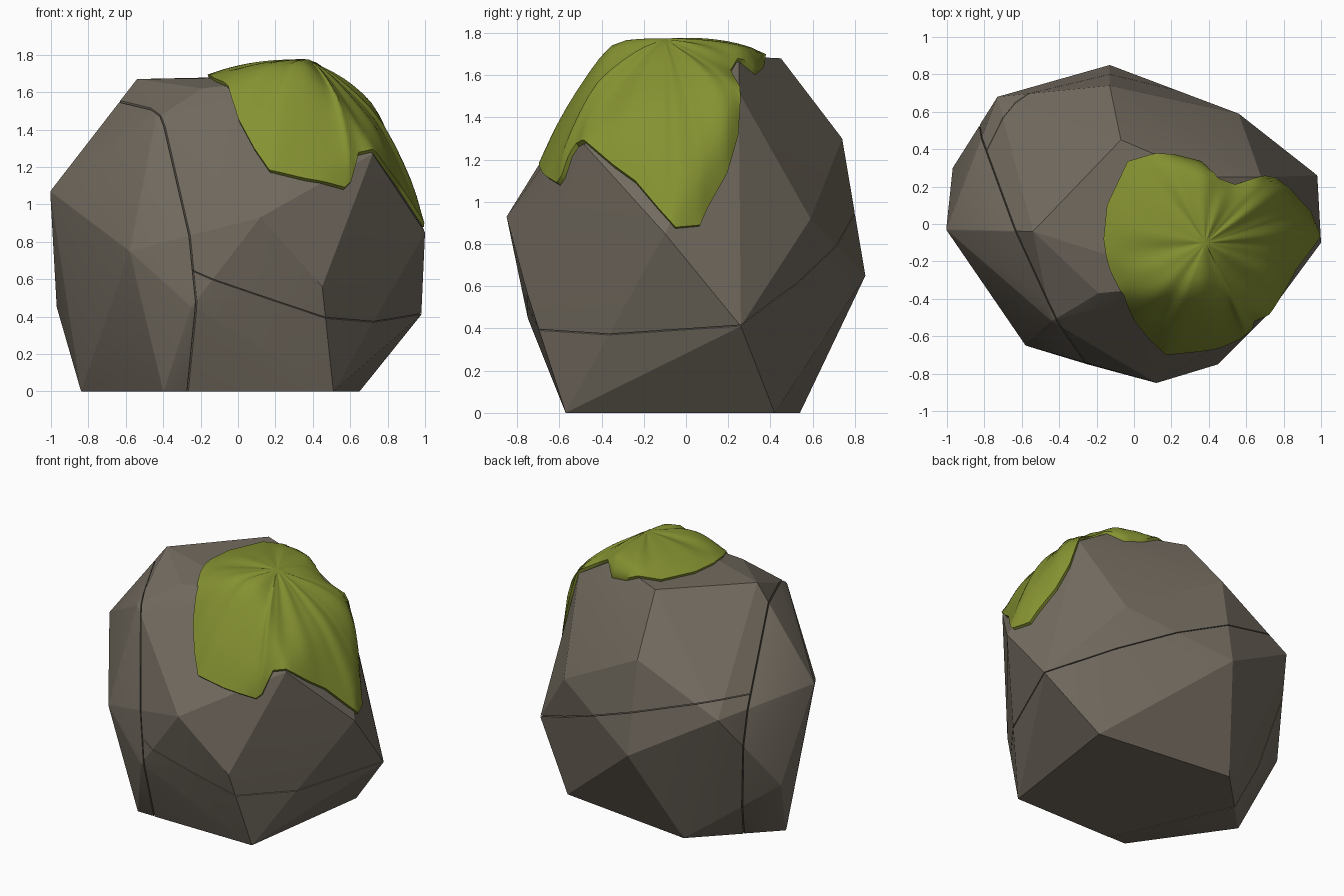
import bpy, bmesh, math
from mathutils import Vector
from mathutils.bvhtree import BVHTree

if "Cube" in bpy.data.objects:
    bpy.data.objects.remove(bpy.data.objects["Cube"])


def material(name, rgb):
    m = bpy.data.materials.new(name)
    m.diffuse_color = (*rgb, 1)
    m.use_nodes = True
    m.node_tree.nodes["Principled BSDF"].inputs["Base Color"].default_value = m.diffuse_color
    return m


STONE = material("stone brown", (0.17, 0.146, 0.115))
MOSS = material("moss green", (0.235, 0.285, 0.031))

# Corner points of the whole boulder
CORNERS = [
    (0.51, -0.57, 0), (0.65, 0.42, 0), (-0.36, 0.54, 0), (-0.84, 0.06, 0), (-0.40, -0.57, 0),
    (0.45, -0.75, 0.56), (0.12, -0.85, 0.93), (-0.58, -0.65, 0.75), (0.98, 0.26, 0.41),
    (1.0, -0.10, 0.85), (0.72, -0.48, 1.27), (0.56, 0.59, 0.92), (-0.13, 0.85, 0.65),
    (-0.13, 0.74, 1.30), (-0.73, 0.68, 1.0), (-0.97, 0.30, 0.45), (-1.005, -0.03, 1.07),
    (-0.54, -0.04, 1.67), (-0.19, -0.37, 1.62), (-0.07, 0.45, 1.68), (0.40, 0.25, 1.69),
    (0.35, -0.32, 1.68), (-0.44, -0.52, 1.46), (-0.25, -0.75, 0.45), (0.68, 0.25, 1.52),
]


def hull(points):
    bm = bmesh.new()
    for p in points:
        bm.verts.new(p)
    bmesh.ops.convex_hull(bm, input=bm.verts[:])
    loose = [v for v in bm.verts if not v.link_faces]
    bmesh.ops.delete(bm, geom=loose, context='VERTS')
    return bm


def finish(bm, name, mat, angle):
    bmesh.ops.recalc_face_normals(bm, faces=bm.faces[:])
    me = bpy.data.meshes.new(name)
    bm.to_mesh(me)
    bm.free()
    ob = bpy.data.objects.new(name, me)
    bpy.context.collection.objects.link(ob)
    me.materials.append(mat)
    bpy.ops.object.select_all(action='DESELECT')
    bpy.context.view_layer.objects.active = ob
    ob.select_set(True)
    bpy.ops.object.shade_smooth_by_angle(angle=math.radians(angle))
    return ob


GAP = 0.0025


def stone(name, cuts, width, segments, all_edges):
    """Slice the boulder by planes (point, outward normal) and round the edges."""
    bm = hull(CORNERS)
    for point, normal in cuts:
        bmesh.ops.bisect_plane(bm, geom=bm.verts[:] + bm.edges[:] + bm.faces[:], dist=1e-5,
                               plane_co=point - normal * GAP, plane_no=normal, clear_outer=True)
        pts = [v.co.copy() for v in bm.verts]
        bm.free()
        bm = hull(pts)
    bmesh.ops.dissolve_limit(bm, angle_limit=math.radians(1.5), verts=bm.verts[:], edges=bm.edges[:])
    bmesh.ops.recalc_face_normals(bm, faces=bm.faces[:])
    bm.normal_update()

    def on_cut(e):
        return any(f.normal.dot(n) > 0.995 for f in e.link_faces for _, n in cuts)

    edges = [e for e in bm.edges if all_edges or on_cut(e)]
    bmesh.ops.bevel(bm, geom=edges, offset=width, offset_type='OFFSET', segments=segments,
                    profile=0.5, affect='EDGES', clamp_overlap=True)
    return finish(bm, name, STONE, 30 if all_edges else 12)


# Two cracks: a steep one on the left, a sloping one across the rest
left_n = Vector((-1, -0.45, -0.08)).normalized()
left_p = Vector((-0.525, 0, 0))
low_n = Vector((-0.37, 0.22, -1)).normalized()
low_p = Vector((0, 0, 0.72))
stone("left_slab", [(left_p, -left_n)], 0.02, 3, True)
stone("upper_stone", [(left_p, left_n), (low_p, low_n)], 0.008, 2, False)
stone("lower_stone", [(left_p, left_n), (low_p, -low_n)], 0.008, 2, False)

# Moss cap: rings spreading from a crown point to a ragged rim, laid over the boulder
RIM = [
    (-0.16, -0.08, 1.69), (-0.14, 0.10, 1.69), (-0.03, 0.33, 1.69), (0.10, 0.36, 1.68),
    (0.22, 0.37, 1.65), (0.36, 0.34, 1.63), (0.45, 0.24, 1.67), (0.54, 0.21, 1.62),
    (0.66, 0.24, 1.52), (0.76, 0.25, 1.32), (0.85, 0.21, 1.15), (0.92, 0.11, 0.98),
    (0.96, 0.07, 0.89), (0.99, -0.05, 0.88), (0.96, -0.13, 0.97), (0.87, -0.24, 1.10),
    (0.80, -0.34, 1.17), (0.71, -0.47, 1.28), (0.63, -0.50, 1.26), (0.60, -0.58, 1.12),
    (0.57, -0.61, 1.09), (0.36, -0.66, 1.13), (0.17, -0.69, 1.18), (0.08, -0.63, 1.31),
    (0.0, -0.52, 1.46), (-0.05, -0.38, 1.63), (-0.12, -0.24, 1.66),
]
CORE, CROWN = Vector((0.35, -0.10, 0.9)), Vector((0.38, -0.10, 1.72))
RINGS, SUB = 12, 4
body = hull(CORNERS)
tree = BVHTree.FromBMesh(body)


def drape(p, lift):
    d = (p - CORE).normalized()
    hit = tree.ray_cast(CORE, d)[0]
    return hit + d * lift


rim = [Vector(a).lerp(Vector(b), k / SUB) for a, b in zip(RIM, RIM[1:] + RIM[:1]) for k in range(SUB)]
n = len(rim)
bm = bmesh.new()
top = bm.verts.new(drape(CROWN, 0.095))
rings = []
for r in range(1, RINGS + 1):
    t = r / RINGS
    ring = []
    for i, p in enumerate(rim):
        a = math.tau * i / n
        fold = 0.007 * math.sin(math.pi * t) * (math.sin(9 * a) + 0.6 * math.sin(17 * a + 1))
        ring.append(bm.verts.new(drape(CROWN.lerp(p, t), 0.09 - 0.068 * t ** 2.5 + fold)))
    rings.append(ring)
rings.append([bm.verts.new(drape(CROWN.lerp(p, 1.015), -0.015)) for p in rim])
for i in range(n):
    j = (i + 1) % n
    bm.faces.new((top, rings[0][i], rings[0][j]))
    for a, b in zip(rings, rings[1:]):
        bm.faces.new((a[i], b[i], b[j], a[j]))
# Soften the folds over the stone edges
inner = [v for ring in rings[:-2] for v in ring]
for _ in range(3):
    bmesh.ops.smooth_vert(bm, verts=inner, factor=0.4, use_axis_x=True, use_axis_y=True, use_axis_z=True)
body.free()
finish(bm, "moss_cap", MOSS, 50)
